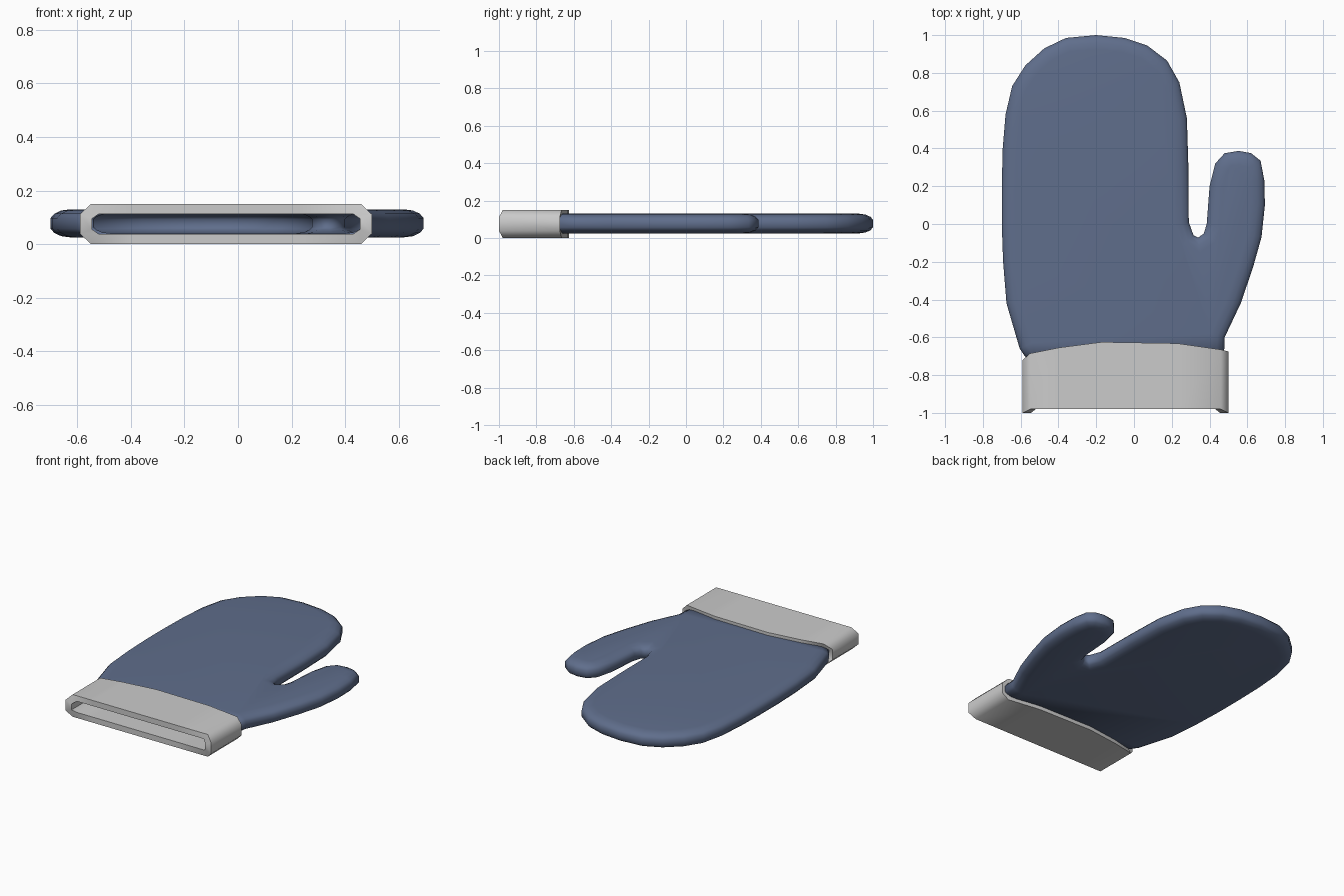
import bpy, bmesh, math
from mathutils import Vector

if "Cube" in bpy.data.objects:
    bpy.data.objects.remove(bpy.data.objects["Cube"])

MID = 0.0775


def finish(name, bm, angle):
    bmesh.ops.recalc_face_normals(bm, faces=bm.faces[:])
    me = bpy.data.meshes.new(name)
    bm.to_mesh(me)
    bm.free()
    ob = bpy.data.objects.new(name, me)
    bpy.context.collection.objects.link(ob)
    bpy.ops.object.select_all(action='DESELECT')
    ob.select_set(True)
    bpy.context.view_layer.objects.active = ob
    bpy.ops.object.shade_smooth_by_angle(angle=math.radians(angle))
    return ob


# Mitten outline, clockwise from the left wrist to the right wrist
outline = [Vector(p) for p in [
    (-.55, -.74), (-.605, -.66), (-.675, -.42), (-.693, -.2), (-.70, 0), (-.70, .2),
    (-.695, .4), (-.68, .58), (-.645, .73), (-.575, .84), (-.475, .93), (-.36, .985),
    (-.20, 1.0), (-.05, .985), (.07, .945), (.175, .865), (.24, .75), (.28, .56),
    (.288, .3), (.29, .01), (.315, -.06), (.34, -.072), (.37, -.05), (.385, 0),
    (.40, .2), (.43, .32), (.48, .375), (.555, .387), (.62, .375), (.67, .335),
    (.69, .23), (.693, .1), (.675, -.07), (.63, -.23), (.565, -.42), (.48, -.60),
    (.475, -.74)]]


def inset(d):
    pts = []
    for i, p in enumerate(outline):
        if i in (0, len(outline) - 1):
            n = Vector((1 if i == 0 else -1, 0))
        else:
            t = (p - outline[i - 1]).normalized() + (outline[i + 1] - p).normalized()
            n = Vector((t.y, -t.x)).normalized()
        pts.append(p + n * d)
    return pts


# Mitten body: rounded rim rings, flat palm and back, open at the wrist
bm = bmesh.new()
half = [(0.0, .02), (.014, .036), (.04, .048), (.075, .0525)]
layers = [(d, -h) for d, h in reversed(half)] + half
rings = [[bm.verts.new((p.x, p.y, MID + h)) for p in inset(d)] for d, h in layers]
for a, b in zip(rings, rings[1:]):
    for i in range(len(a) - 1):
        bm.faces.new((a[i], a[i + 1], b[i + 1], b[i]))
bm.faces.new(rings[0])
bm.faces.new(rings[-1])
mitten = finish("mitten", bm, 60)
blue = bpy.data.materials.new("blue_fabric")
blue.diffuse_color = (.115, .155, .26, 1)
blue.use_nodes = True
blue.node_tree.nodes["Principled BSDF"].inputs["Base Color"].default_value = blue.diffuse_color
mitten.data.materials.append(blue)
cloth = mitten.modifiers.new("thickness", 'SOLIDIFY')
cloth.thickness = .015
cloth.offset = -1

# Cuff: flattened octagonal tube with a curved upper edge
# columns are x outer, x inner, z outer, z inner, y at hand side, y at opening
upper = [(-.59, -.545, .036, .02, -.72, -1.0), (-.55, -.52, .075, .0375, -.685, -.98),
         (-.40, -.40, .075, .0375, -.655, -.98), (-.17, -.17, .075, .0375, -.625, -.98),
         (.23, .23, .075, .0375, -.632, -.98), (.46, .43, .075, .0375, -.665, -.98),
         (.50, .455, .036, .02, -.675, -1.0)]
section = [(r, 1) for r in upper] + [(r, -1) for r in reversed(upper)]
bm = bmesh.new()
loops = []
for k, y in ((0, 5), (0, 4), (1, 4), (1, 5)):
    loops.append([bm.verts.new((r[k], r[y], .075 + s * r[2 + k])) for r, s in section])
for a, b in zip(loops, loops[1:] + loops[:1]):
    for i in range(len(a)):
        j = (i + 1) % len(a)
        bm.faces.new((a[i], a[j], b[j], b[i]))
finish("cuff", bm, 50)
